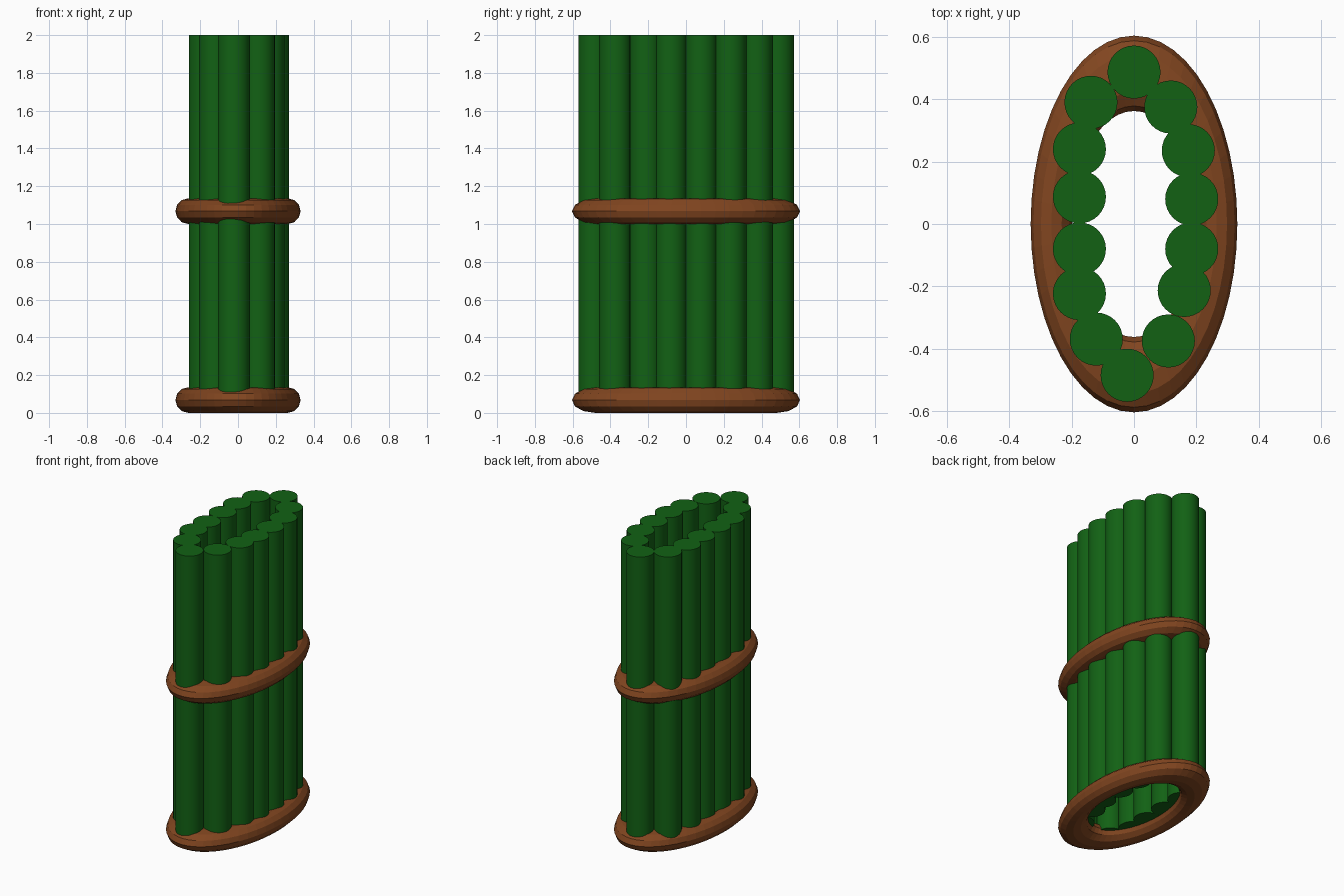
import bpy
import math

if "Cube" in bpy.data.objects:
    bpy.data.objects.remove(bpy.data.objects["Cube"])


def material(name, color):
    mat = bpy.data.materials.new(name)
    mat.diffuse_color = (*color, 1.0)
    mat.use_nodes = True
    mat.node_tree.nodes["Principled BSDF"].inputs["Base Color"].default_value = mat.diffuse_color
    return mat


GREEN = material("stalk_green", (0.006, 0.12, 0.007))
BROWN = material("band_brown", (0.22, 0.06, 0.014))

TOP, BOTTOM, RADIUS = 2.0, 0.06, 0.085

# Stalks: hand-placed around the oval (x, y)
STALKS = [
    (0.0, 0.487), (0.118, 0.375), (0.174, 0.235), (0.185, 0.08),
    (0.185, -0.08), (0.161, -0.213), (0.11, -0.375), (-0.022, -0.485),
    (-0.121, -0.369), (-0.175, -0.223), (-0.175, -0.08), (-0.175, 0.087),
    (-0.175, 0.24), (-0.138, 0.39),
]
for i, (x, y) in enumerate(STALKS):
    bpy.ops.mesh.primitive_cylinder_add(
        vertices=32, radius=RADIUS, depth=TOP - BOTTOM,
        location=(x, y, (TOP + BOTTOM) / 2))
    stalk = bpy.context.object
    stalk.name = f"stalk_{i + 1}"
    stalk.data.materials.append(GREEN)
    bpy.ops.object.shade_smooth_by_angle(angle=math.radians(30))

# Oval bands: flattened rings at the base and the middle
for name, z in (("base_band", 0.068), ("middle_band", 1.068)):
    bpy.ops.mesh.primitive_torus_add(
        major_segments=48, minor_segments=12,
        major_radius=1.0, minor_radius=0.25, location=(0, 0, z))
    band = bpy.context.object
    band.name = name
    band.scale = (0.265, 0.483, 0.27)
    bpy.ops.object.transform_apply(location=False, rotation=False, scale=True)
    band.data.materials.append(BROWN)
